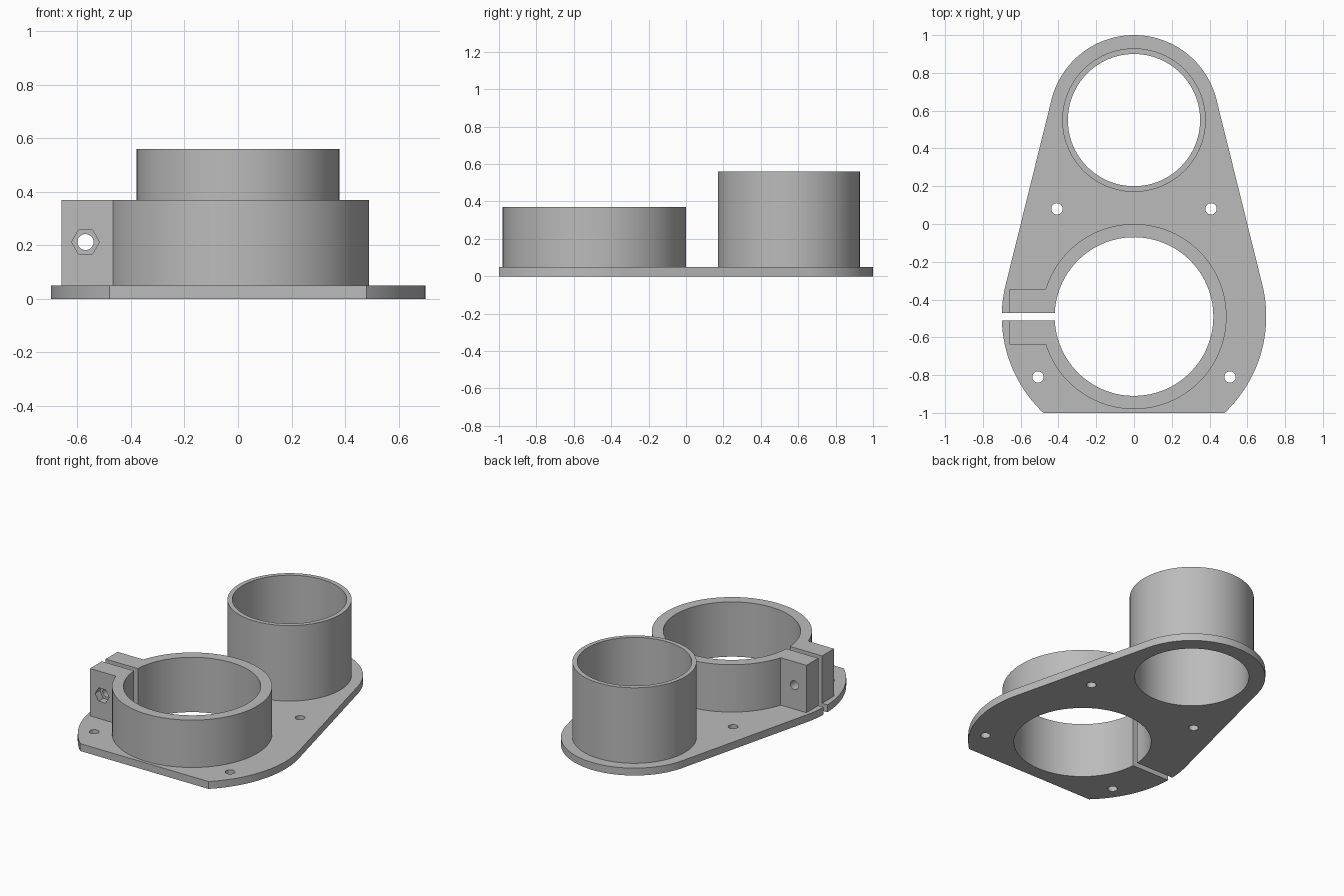
import bpy, bmesh
from math import pi, sin, cos, asin, acos, sqrt, radians
from mathutils import Matrix

cube = bpy.data.objects.get("Cube")
if cube:
    bpy.data.objects.remove(cube, do_unlink=True)

grey = bpy.data.materials.new("plain grey")
grey.use_nodes = True
colour = (0.5, 0.5, 0.5, 1)
grey.diffuse_color = colour
grey.node_tree.nodes["Principled BSDF"].inputs["Base Color"].default_value = colour

# Main dimensions
CLAMP_Y, TUBE_Y = -0.49, 0.55
CLAMP_IN, CLAMP_OUT = 0.42, 0.49
TUBE_IN, TUBE_OUT = 0.35, 0.38
PLATE_BIG, PLATE_SMALL = 0.70, 0.45
PLATE_TOP, CLAMP_TOP, TUBE_TOP = 0.05, 0.37, 0.56
SLIT, LUG_HALF, LUG_X = 0.02, 0.147, -0.66
BOLT_X, BOLT_Z = -0.57, 0.212


def arc(cy, r, a, b, n=96):
    """Points on a circle centred at (0, cy), from angle a to b."""
    return [(r * cos(a + (b - a) * i / n), cy + r * sin(a + (b - a) * i / n))
            for i in range(n + 1)]


def prism(name, outline, z0, z1):
    bm = bmesh.new()
    face = bm.faces.new([bm.verts.new((x, y, z0)) for x, y in outline])
    top = bmesh.ops.extrude_face_region(bm, geom=[face])["geom"]
    bmesh.ops.translate(bm, vec=(0, 0, z1 - z0),
                        verts=[v for v in top if isinstance(v, bmesh.types.BMVert)])
    bmesh.ops.recalc_face_normals(bm, faces=bm.faces)
    mesh = bpy.data.meshes.new(name)
    bm.to_mesh(mesh)
    bm.free()
    mesh.materials.append(grey)
    ob = bpy.data.objects.new(name, mesh)
    bpy.context.collection.objects.link(ob)
    return ob


def drill(target, matrix, r, depth, sides):
    """Cut a straight hole centred on the matrix, along its z axis."""
    outline = arc(0, r, 0, 2 * pi, sides)[:-1]
    cutter = prism("hole_cutter", outline, -depth / 2, depth / 2)
    cutter.matrix_world = matrix
    cutter.hide_render = True
    mod = target.modifiers.new("hole", "BOOLEAN")
    mod.operation, mod.solver, mod.object = "DIFFERENCE", "EXACT", cutter
    bpy.context.view_layer.objects.active = target
    bpy.ops.object.modifier_apply(modifier=mod.name)
    bpy.data.objects.remove(cutter, do_unlink=True)


# Inner wall of the clamp, open at the slit
gap = asin(SLIT / CLAMP_IN)
bore = arc(CLAMP_Y, CLAMP_IN, pi - gap, gap - pi)

# Base plate: two tangent arcs, flat front edge, slit running into the bore
tangent = asin((PLATE_BIG - PLATE_SMALL) / (TUBE_Y - CLAMP_Y))
corner = asin((-1 - CLAMP_Y) / PLATE_BIG)
slit_angle = asin(SLIT / PLATE_BIG)
outline = (arc(CLAMP_Y, PLATE_BIG, -pi + slit_angle, -pi - corner, 24)
           + arc(CLAMP_Y, PLATE_BIG, corner, tangent, 32)
           + arc(TUBE_Y, PLATE_SMALL, tangent, pi - tangent, 64)
           + arc(CLAMP_Y, PLATE_BIG, pi - tangent, pi - slit_angle, 12)
           + bore)
plate = prism("base_plate", outline, 0, PLATE_TOP)
drill(plate, Matrix.Translation((0, TUBE_Y, 0)), TUBE_IN, 1, 96)
for side in (-1, 1):
    for x, y in ((0.408, 0.08), (0.508, -0.81)):
        drill(plate, Matrix.Translation((side * x, y, 0)), 0.03, 1, 32)

# Split clamp ring with two lugs
lug = asin(LUG_HALF / CLAMP_OUT)
outline = (arc(CLAMP_Y, CLAMP_OUT, lug - pi, pi - lug)
           + [(LUG_X, CLAMP_Y + LUG_HALF), (LUG_X, CLAMP_Y + SLIT)]
           + bore
           + [(LUG_X, CLAMP_Y - SLIT), (LUG_X, CLAMP_Y - LUG_HALF)])
clamp = prism("clamp_ring", outline, PLATE_TOP, CLAMP_TOP)

# Bolt hole through both lugs, with a hexagonal nut pocket in the front one
turn = Matrix.Rotation(radians(90), 4, "X")
drill(clamp, Matrix.Translation((BOLT_X, CLAMP_Y, BOLT_Z)) @ turn, 0.03, 0.6, 32)
drill(clamp, Matrix.Translation((BOLT_X, CLAMP_Y - LUG_HALF, BOLT_Z)) @ turn, 0.052, 0.1, 6)

# Plain tube
tube = prism("tube", arc(TUBE_Y, TUBE_OUT, 0, 2 * pi)[:-1], PLATE_TOP, TUBE_TOP)
drill(tube, Matrix.Translation((0, TUBE_Y, 0)), TUBE_IN, 2, 96)

# Smooth curved walls, crisp edges
for ob in bpy.context.view_layer.objects:
    ob.select_set(ob in (plate, clamp, tube))
bpy.context.view_layer.objects.active = plate
bpy.ops.object.shade_smooth_by_angle(angle=radians(30))
